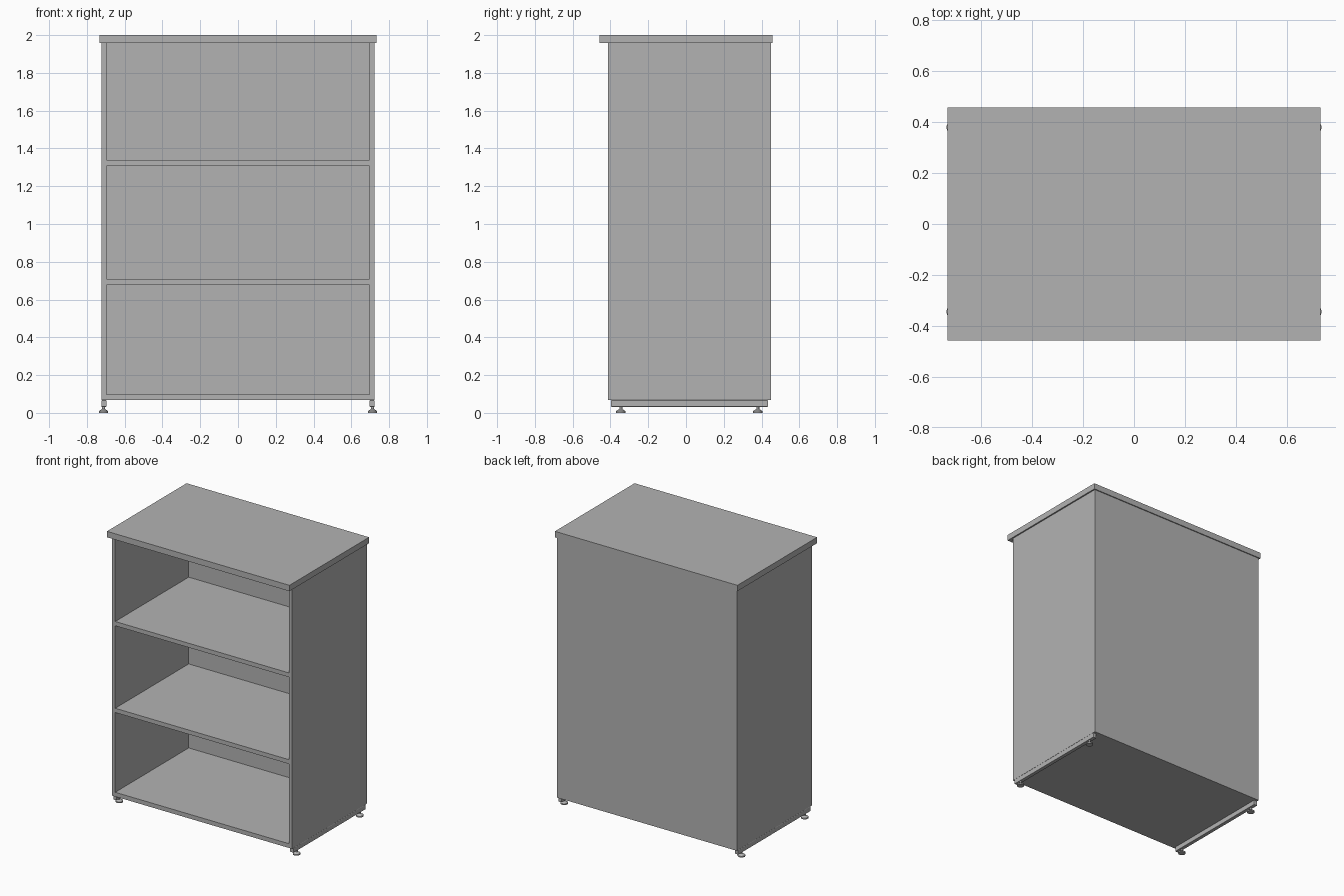
import bpy, bmesh
from mathutils import Vector

if "Cube" in bpy.data.objects:
    bpy.data.objects.remove(bpy.data.objects["Cube"])

grey = bpy.data.materials.new("warm_free_grey")
grey.name = "plain_grey"
grey.diffuse_color = (0.45, 0.45, 0.45, 1)
grey.use_nodes = True
grey.node_tree.nodes["Principled BSDF"].inputs["Base Color"].default_value = grey.diffuse_color


def finish(name, bm):
    bmesh.ops.recalc_face_normals(bm, faces=bm.faces[:])
    mesh = bpy.data.meshes.new(name)
    bm.to_mesh(mesh)
    bm.free()
    mesh.materials.append(grey)
    obj = bpy.data.objects.new(name, mesh)
    bpy.context.collection.objects.link(obj)
    return obj


def box(name, lo, hi):
    lo, hi = Vector(lo), Vector(hi)
    bm = bmesh.new()
    bmesh.ops.create_cube(bm, size=1)
    for v in bm.verts:
        v.co = Vector([lo[i] + (v.co[i] + 0.5) * (hi[i] - lo[i]) for i in range(3)])
    return finish(name, bm)


def turned(name, profile, x, y, sides=24):
    """Solid of revolution from (radius, height) pairs."""
    bm = bmesh.new()
    verts = [bm.verts.new((x + r, y, z)) for r, z in profile]
    edges = [bm.edges.new(pair) for pair in zip(verts, verts[1:])]
    bmesh.ops.spin(bm, geom=verts + edges, cent=(x, y, 0), axis=(0, 0, 1),
                   angle=6.283185307, steps=sides)
    bmesh.ops.remove_doubles(bm, verts=bm.verts[:], dist=1e-5)
    obj = finish(name, bm)
    bpy.context.view_layer.objects.active = obj
    obj.select_set(True)
    bpy.ops.object.shade_smooth_by_angle()
    obj.select_set(False)
    return obj


# Carcass: one block with three open compartments cut from the front
carcass = box("carcass", (-0.723, -0.413, 0.067), (0.723, 0.45, 1.957))
for i, (bottom, top) in enumerate([(0.098, 0.677), (0.708, 1.307), (1.338, 2.1)]):
    cutter = box(f"compartment_cutter_{i + 1}", (-0.697, -0.6, bottom), (0.697, 0.43, top))
    cutter.hide_render = True
    cutter.hide_set(True)
    cut = carcass.modifiers.new(f"compartment_{i + 1}", 'BOOLEAN')
    cut.operation = 'DIFFERENCE'
    cut.solver = 'EXACT'
    cut.object = cutter

# Overhanging top board
box("top_board", (-0.733, -0.457, 1.957), (0.733, 0.457, 2.0))

# Base rails and levelling feet on both sides
foot_profile = [(0, 0), (0.025, 0), (0.025, 0.009), (0.012, 0.018),
                (0.008, 0.02), (0.008, 0.034), (0, 0.034)]
for side, s in (("left", -1), ("right", 1)):
    a, b = sorted((s * 0.696, s * 0.7235))
    rail = box(f"base_rail_{side}", (a, -0.397, 0.032), (b, 0.434, 0.067))
    bevel = rail.modifiers.new("soft_edges", 'BEVEL')
    bevel.width = 0.003
    bevel.segments = 2
    for end, y in (("front", -0.345), ("back", 0.38)):
        turned(f"foot_{end}_{side}", foot_profile, s * 0.712, y)
